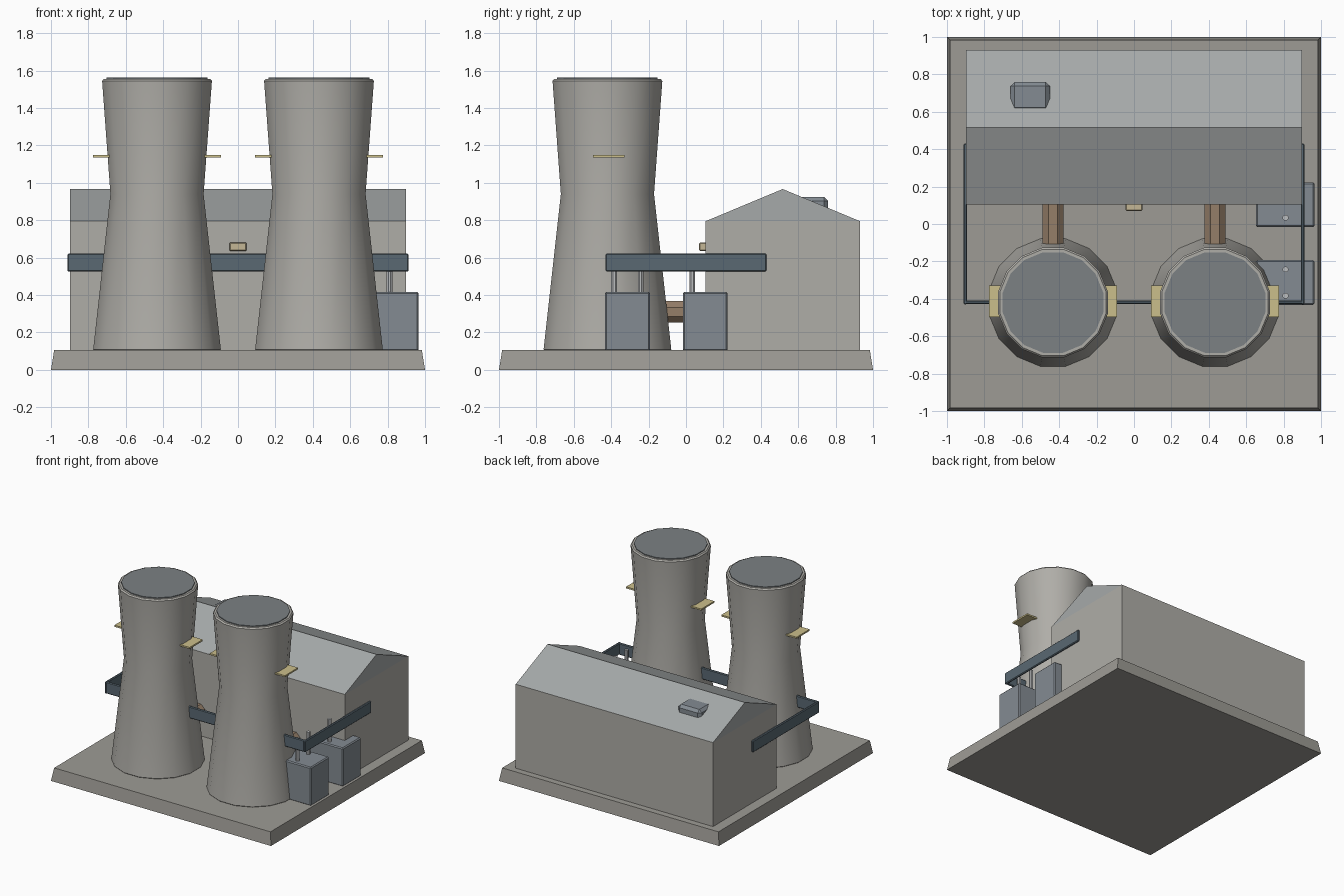
import bpy, bmesh, math
from mathutils import Matrix

if "Cube" in bpy.data.objects:
    bpy.data.objects.remove(bpy.data.objects["Cube"])


def mat(name, rgb):
    m = bpy.data.materials.new(name)
    m.diffuse_color = (*rgb, 1)
    m.use_nodes = True
    m.node_tree.nodes["Principled BSDF"].inputs["Base Color"].default_value = m.diffuse_color
    return m


CONCRETE = mat("concrete", (0.43, 0.42, 0.39))
SLAB = mat("slab", (0.34, 0.33, 0.30))
ROOF = mat("roof_metal", (0.38, 0.40, 0.40))
STEEL = mat("blue_steel", (0.23, 0.26, 0.29))
DARK = mat("dark_steel", (0.10, 0.14, 0.17))
CAP = mat("cap_dark", (0.20, 0.22, 0.23))
RUST = mat("rust", (0.30, 0.21, 0.14))
YELLOW = mat("yellow", (0.60, 0.52, 0.26))
TAN = mat("tan", (0.55, 0.47, 0.30))
PIN = mat("light_metal", (0.50, 0.51, 0.52))


def finish(name, bm, material, bevel=0.0, smooth=False):
    bmesh.ops.recalc_face_normals(bm, faces=bm.faces)
    me = bpy.data.meshes.new(name)
    bm.to_mesh(me)
    bm.free()
    ob = bpy.data.objects.new(name, me)
    bpy.context.collection.objects.link(ob)
    me.materials.append(material)
    if bevel:
        b = ob.modifiers.new("bevel", 'BEVEL')
        b.width = bevel
        b.segments = 1
        b.limit_method = 'ANGLE'
        b.angle_limit = math.radians(40)
    if smooth:
        bpy.ops.object.select_all(action='DESELECT')
        ob.select_set(True)
        bpy.context.view_layer.objects.active = ob
        bpy.ops.object.shade_smooth_by_angle(angle=math.radians(30))
    return ob


def box(name, x, y, z, material, bevel=0.0):
    """Box from (min, max) ranges."""
    bm = bmesh.new()
    bmesh.ops.create_cube(bm, size=1)
    for v in bm.verts:
        for i, (a, b) in enumerate((x, y, z)):
            v.co[i] = b if v.co[i] > 0 else a
    return finish(name, bm, material, bevel)


def lathe(name, profile, sides, matrix, material, bevel=0.0):
    """Stack of (radius, z) rings with capped ends, flats facing the axes."""
    bm = bmesh.new()
    rings = []
    for r, z in profile:
        rings.append([bm.verts.new((r * math.cos((i + .5) * math.tau / sides),
                                    r * math.sin((i + .5) * math.tau / sides), z))
                      for i in range(sides)])
    for lo, hi in zip(rings, rings[1:]):
        for i in range(sides):
            j = (i + 1) % sides
            bm.faces.new((lo[i], lo[j], hi[j], hi[i]))
    bm.faces.new(rings[0][::-1])
    bm.faces.new(rings[-1])
    bm.transform(matrix)
    return finish(name, bm, material, bevel, smooth=True)


# Base slab with sloped sides
bm = bmesh.new()
bmesh.ops.create_cube(bm, size=2)
for v in bm.verts:
    if v.co.z > 0:
        v.co = (v.co.x * 0.983, v.co.y * 0.983, 0.105)
    else:
        v.co.z = 0
finish("base_slab", bm, SLAB)

# Turbine hall and gabled roof
box("hall", (-0.897, 0.897), (0.105, 0.93), (0.1, 0.795), CONCRETE)
bm = bmesh.new()
tri = [bm.verts.new((-0.897, y, z)) for y, z in
       ((0.105, 0.795), (0.93, 0.795), (0.517, 0.967))]
face = bm.faces.new(tri)
ext = bmesh.ops.extrude_face_region(bm, geom=[face])
bmesh.ops.translate(bm, vec=(1.794, 0, 0),
                    verts=[g for g in ext['geom'] if isinstance(g, bmesh.types.BMVert)])
finish("hall_roof", bm, ROOF)
box("roof_vent", (-0.66, -0.45), (0.60, 0.76), (0.80, 0.925), STEEL, 0.022)
box("wall_lamp", (-0.046, 0.046), (0.07, 0.12), (0.635, 0.682), TAN, 0.006)

# Cooling towers with caps, warning plates and feed pipes
TY = -0.42
for side, cx in (("left", -0.433), ("right", 0.433)):
    at = Matrix.Translation((cx, TY, 0))
    lathe(side + "_tower", [(0.349, 0.1), (0.254, 0.94), (0.30, 1.555)],
          16, at, CONCRETE, 0.01)
    lathe(side + "_tower_cap", [(0.274, 1.50), (0.274, 1.562)], 16, at, CAP)
    for end, s in (("inner", -1), ("outer", 1)):
        xs = sorted((cx + s * 0.20, cx + s * 0.342))
        box(f"{side}_{end}_plate", xs, (TY + 0.007 - 0.085, TY + 0.007 + 0.085),
            (1.135, 1.148), YELLOW)
    pipe = Matrix.Translation((cx, 0.12, 0.31)) @ Matrix.Rotation(math.pi / 2, 4, 'X')
    lathe(side + "_pipe", [(0.062, 0), (0.062, 0.28)], 8, pipe, RUST)

# Transformers with insulator pins
box("front_transformer", (0.652, 0.965), (-0.433, -0.193), (0.1, 0.417), STEEL, 0.008)
box("rear_transformer", (0.652, 0.965), (-0.017, 0.222), (0.1, 0.417), STEEL, 0.008)
for i, y in enumerate((-0.383, -0.243, 0.033)):
    lathe(f"insulator_{i + 1}", [(0.016, 0.40), (0.016, 0.60)], 8,
          Matrix.Translation((0.81, y, 0)), PIN)

# U-shaped gantry rail
RZ = (0.525, 0.622)
box("front_rail", (-0.912, 0.912), (-0.428, -0.409), RZ, DARK, 0.006)
for side, s in (("left", -1), ("right", 1)):
    box(side + "_rail", sorted((s * 0.893, s * 0.912)), (-0.43, 0.43), RZ, DARK, 0.006)
